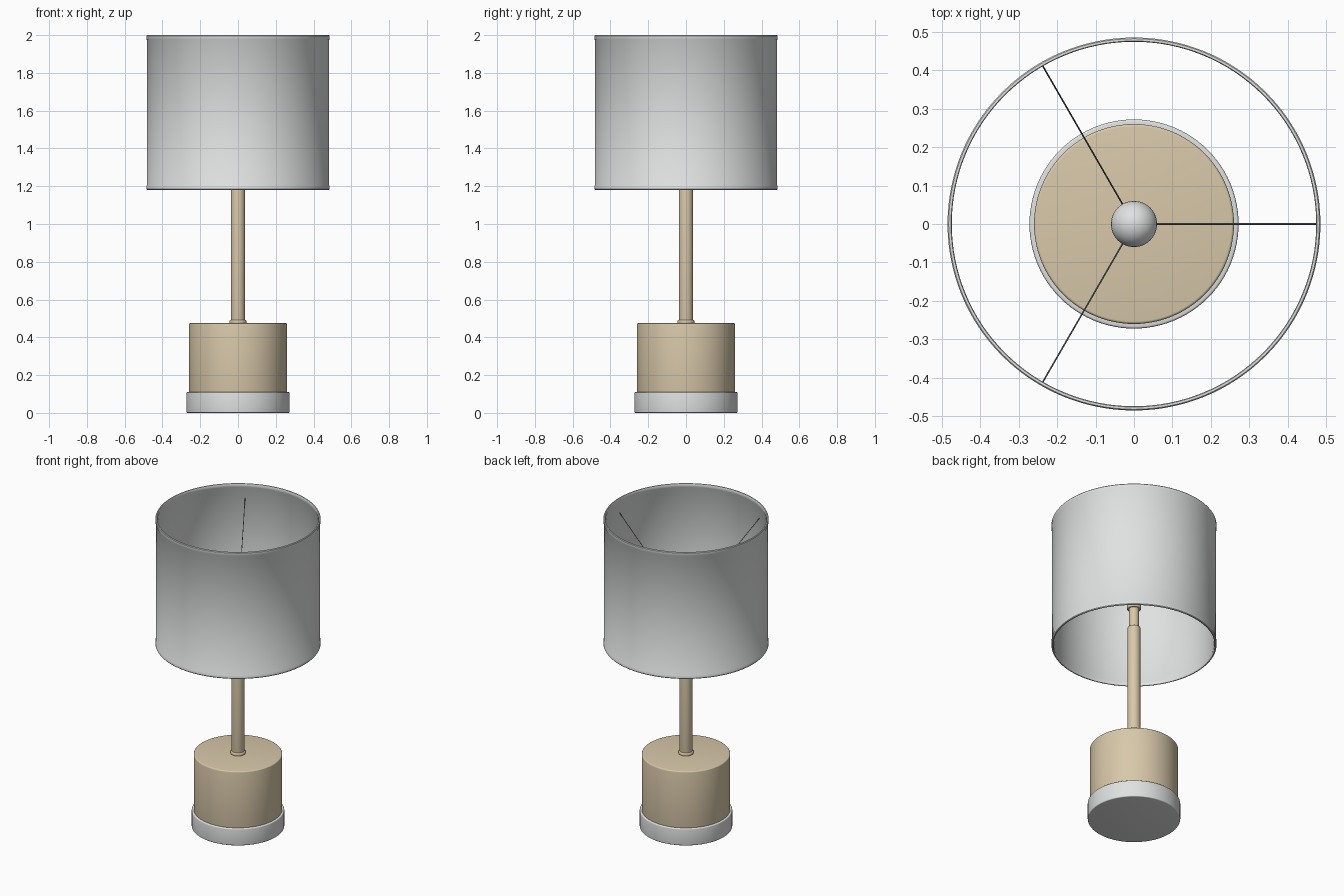
import bpy
import bmesh
from math import cos, sin, pi, radians
from mathutils import Vector

cube = bpy.data.objects.get("Cube")
if cube:
    bpy.data.objects.remove(cube, do_unlink=True)


def material(name, rgb):
    m = bpy.data.materials.new(name)
    m.use_nodes = True
    m.diffuse_color = (*rgb, 1)
    m.node_tree.nodes["Principled BSDF"].inputs["Base Color"].default_value = (*rgb, 1)
    return m


pale_grey = material("pale_grey", (0.74, 0.76, 0.75))
sand = material("sand", (0.69, 0.58, 0.40))
wire_grey = material("wire_grey", (0.20, 0.22, 0.25))


def finish(name, bm, mat):
    bmesh.ops.recalc_face_normals(bm, faces=bm.faces)
    mesh = bpy.data.meshes.new(name)
    bm.to_mesh(mesh)
    bm.free()
    mesh.materials.append(mat)
    obj = bpy.data.objects.new(name, mesh)
    bpy.context.collection.objects.link(obj)
    bpy.ops.object.select_all(action="DESELECT")
    obj.select_set(True)
    bpy.context.view_layer.objects.active = obj
    bpy.ops.object.shade_smooth_by_angle(angle=radians(35))
    return obj


def lathe(name, profile, mat, closed=False, segments=96):
    """Revolve (radius, height) points around the z axis."""
    bm = bmesh.new()
    verts = [bm.verts.new((r, 0, z)) for r, z in profile]
    ends = verts[1:] + verts[:1] if closed else verts[1:]
    edges = [bm.edges.new(pair) for pair in zip(verts, ends)]
    bmesh.ops.spin(bm, geom=verts + edges, cent=(0, 0, 0), axis=(0, 0, 1),
                   angle=2 * pi, steps=segments)
    bmesh.ops.remove_doubles(bm, verts=bm.verts, dist=0.0002)
    return finish(name, bm, mat)


def drum(name, radius, bottom, top, bevel, mat, segments=96):
    """Solid cylinder with rounded rims."""
    turns = [i * pi / 8 for i in range(5)]
    inner = radius - bevel
    low = [(inner + bevel * sin(a), bottom + bevel - bevel * cos(a)) for a in turns]
    high = [(inner + bevel * cos(a), top - bevel + bevel * sin(a)) for a in turns]
    return lathe(name, [(0, bottom)] + low + high + [(0, top)], mat, segments=segments)


# Base
drum("plinth", 0.272, 0, 0.11, 0.006, pale_grey)
drum("base_drum", 0.26, 0.105, 0.475, 0.007, sand)

# Stem, with a narrower neck at the top
drum("stem_collar", 0.045, 0.47, 0.493, 0.009, sand, 48)
drum("stem", 0.038, 0.48, 1.30, 0.003, sand, 48)
drum("stem_neck", 0.030, 1.29, 1.44, 0.002, sand, 48)
drum("socket_collar", 0.042, 1.425, 1.455, 0.006, sand, 48)

# Bulb: slim neck opening into a round head
head_z, head_r = 1.60, 0.06
bulb = [(0, 1.45), (0.03, 1.45), (0.03, 1.50), (0.036, 1.525)]
for i in range(13):
    a = radians(-40) + radians(130) * i / 12
    bulb.append((max(head_r * cos(a), 0), head_z + head_r * sin(a)))
lathe("bulb", bulb, pale_grey, segments=48)

# Shade: open thin wall with a slim hem at each end
outer, inner, low, high, hem = 0.482, 0.476, 1.18, 2.0, 0.022
lathe("shade", [
    (outer, low), (outer + 0.003, low + 0.004), (outer + 0.003, low + hem),
    (outer + 0.001, low + hem + 0.003), (outer + 0.001, high - hem - 0.003),
    (outer + 0.003, high - hem), (outer + 0.003, high - 0.004), (outer, high),
    (inner, high), (inner - 0.002, high - 0.004), (inner - 0.002, high - hem),
    (inner, high - hem - 0.003), (inner, low + hem + 0.003),
    (inner - 0.002, low + hem), (inner - 0.002, low + 0.004), (inner, low),
], pale_grey, closed=True, segments=128)

# Three wires rising from the socket to the shade
for i, label in enumerate(("left", "back", "front")):
    a = 2 * pi * i / 3
    start = Vector((0.03 * cos(a), 0.03 * sin(a), 1.44))
    end = Vector((0.477 * cos(a), 0.477 * sin(a), 1.905))
    span = end - start
    bm = bmesh.new()
    bmesh.ops.create_cone(bm, cap_ends=True, segments=8, radius1=0.002,
                          radius2=0.002, depth=span.length)
    turn = span.to_track_quat("Z", "Y").to_matrix()
    bmesh.ops.rotate(bm, verts=bm.verts, cent=(0, 0, 0), matrix=turn)
    bmesh.ops.translate(bm, verts=bm.verts, vec=(start + end) / 2)
    finish("shade_wire_" + label, bm, wire_grey)
